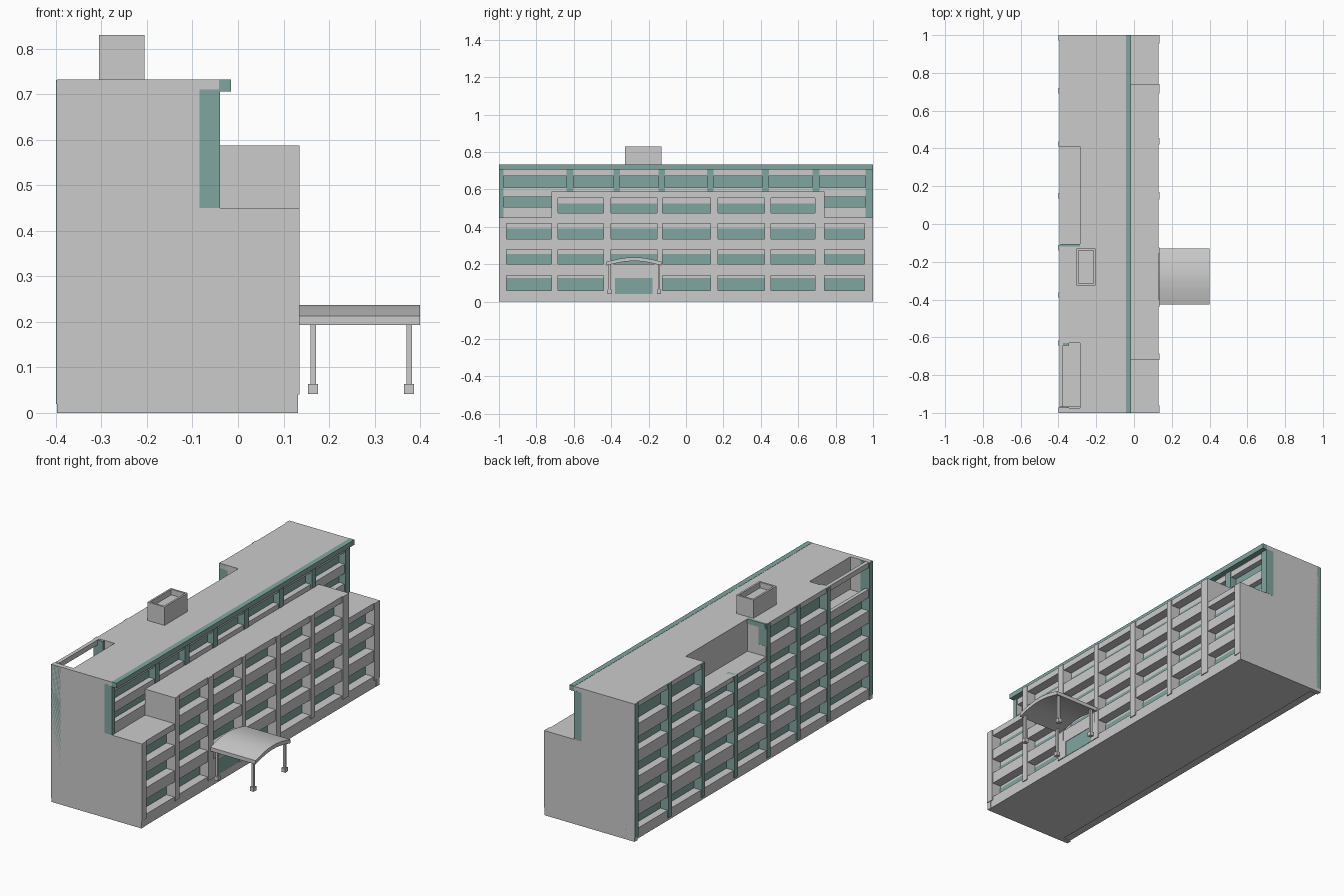
import bpy, bmesh
from math import cos, pi

green = bpy.data.materials.new("green_trim")
green.diffuse_color = (0.22, 0.38, 0.35, 1)


def finish(name, bm, mat=None):
    bmesh.ops.recalc_face_normals(bm, faces=bm.faces)
    me = bpy.data.meshes.new(name)
    bm.to_mesh(me)
    bm.free()
    ob = bpy.data.objects.new(name, me)
    bpy.context.collection.objects.link(ob)
    if mat:
        me.materials.append(mat)
    return ob


def boxes(name, items, mat=None):
    """One object from (x0, x1, y0, y1, z0, z1) boxes."""
    bm = bmesh.new()
    for x0, x1, y0, y1, z0, z1 in items:
        vs = bmesh.ops.create_cube(bm, size=1)["verts"]
        for v in vs:
            v.co = (x1 if v.co.x > 0 else x0, y1 if v.co.y > 0 else y0, z1 if v.co.z > 0 else z0)
    return finish(name, bm, mat)


def prism(name, pts, offset):
    bm = bmesh.new()
    f = bm.faces.new([bm.verts.new(p) for p in pts])
    r = bmesh.ops.extrude_face_region(bm, geom=[f])
    bmesh.ops.translate(bm, vec=offset, verts=[v for v in r["geom"] if isinstance(v, bmesh.types.BMVert)])
    return finish(name, bm)


E = 0.975            # inside of the end walls
MID0, MID1 = -0.72, 0.74   # taller middle of the front wing
N0, N1 = -0.11, 0.41       # roof terrace notch at the back
P0, P1 = -0.97, -0.63      # open roof well at the back

# stepped end walls
for name, y in (("end_wall_front", -1), ("end_wall_back", E)):
    prism(name, [(-0.398, y, 0), (0.132, y, 0), (0.132, y, 0.45), (-0.042, y, 0.45),
                 (-0.042, y, 0.732), (-0.398, y, 0.732)], (0, 1 - E, 0))

# inner mass set back behind both facades
boxes("core", [
    (-0.285, -0.08, -E, E, 0, 0.72),
    (-0.35, -0.285, -E, E, 0, 0.55),
    (-0.35, -0.285, P1, N0, 0.55, 0.72),
    (-0.35, -0.285, N1, E, 0.55, 0.72),
    (-0.08, 0.08, -E, E, 0, 0.44),
    (-0.042, 0.08, MID0, MID1, 0.44, 0.58)])

# roofs, terrace floor and well rim
boxes("roofs", [
    (-0.285, -0.042, -E, E, 0.705, 0.732),
    (-0.395, -0.285, P1, N0, 0.705, 0.732),
    (-0.395, -0.285, N1, E, 0.705, 0.732),
    (-0.395, -0.375, P0, P1, 0.705, 0.732),
    (-0.395, -0.285, N0, N1, 0.545, 0.56),
    (-0.395, -0.285, P0, P1, 0.545, 0.56),
    (-0.042, 0.13, -E, E, 0.42, 0.45),
    (-0.042, 0.13, MID0, MID1, 0.555, 0.588)])

# front wing bands and piers
boxes("front_bands", [(0.07, 0.13, -E, E, a, b) for a, b in
                      ((0, 0.06), (0.14, 0.20), (0.28, 0.335), (0.418, 0.45))]
      + [(0.07, 0.13, MID0, MID1, 0.44, 0.475)])
piers = [(-1, -0.96), (MID0, -0.685), (-0.44, -0.40), (-0.155, -0.125),
         (0.13, 0.17), (0.42, 0.455), (0.69, MID1), (0.955, 1)]
boxes("front_piers", [(0.07, 0.135, a, b, 0.04, 0.45 if abs(a + b) > 1.5 else 0.588) for a, b in piers])
boxes("middle_block_ends", [(-0.042, 0.132, a, b, 0.44, 0.588)
                            for a, b in (piers[1], piers[6])])

# front wing glass
boxes("front_windows", [(0.07, 0.083, -E, E, a, b) for a, b in
                        ((0.06, 0.125), (0.20, 0.255), (0.335, 0.39))]
      + [(0.07, 0.083, MID0 + 0.01, MID1 - 0.01, 0.475, 0.525)], green)

# upper storeys above the front wing
boxes("upper_bands", [(-0.085, -0.046, -E, E, a, b) for a, b in
                      ((0.44, 0.505), (0.56, 0.61), (0.672, 0.71))])
boxes("upper_windows", [(-0.085, -0.077, -E, E, a, b) for a, b in ((0.505, 0.56), (0.61, 0.672))], green)
boxes("upper_piers", [(-0.085, -0.04, y - 0.018, y + 0.018, 0.58, 0.71)
                      for y in (-0.62, -0.37, -0.13, 0.13, 0.425, 0.695)]
      + [(-0.085, -0.04, a, b, 0.45, 0.71) for a, b in ((-1.0005, -0.975), (0.96, 1.0005))], green)
boxes("cornice", [(-0.043, -0.015, -1, 1, 0.706, 0.733)], green)

# back facade
boxes("back_bands", [(-0.395, -0.34, -E, E, a, b) for a, b in
                     ((0.005, 0.06), (0.13, 0.20), (0.27, 0.335), (0.41, 0.475))]
      + [(-0.395, -0.34, P1, N0, 0.545, 0.615), (-0.395, -0.34, N1, E, 0.545, 0.615),
         (-0.395, -0.375, P0, P1, 0.545, 0.59), (-0.395, -0.34, N0, N1, 0.535, 0.56)])
boxes("back_windows", [(-0.353, -0.345, -E, E, a, b) for a, b in
                       ((0.06, 0.13), (0.20, 0.27), (0.335, 0.41), (0.475, 0.545))]
      + [(-0.353, -0.345, a, b, 0.615, 0.705) for a, b in ((P1 + 0.01, N0 - 0.01), (N1 + 0.01, E))], green)
boxes("back_piers", [(-0.4, -0.345, y - 0.014, y + 0.014, 0.02, 0.56 if y == 0.15 else 0.731)
                     for y in (-0.986, -0.63, -0.376, -0.125, 0.15, 0.424, 0.705, 0.986)], green)
boxes("terrace_trim", [(-0.39, -0.285, N0 - 0.01, N0 + 0.003, 0.708, 0.733)], green)

# rooftop plant room with a sunken top
a, b, c, d, t = -0.305, -0.205, -0.325, -0.13, 0.01
boxes("rooftop_box", [(a, b, c, d, 0.72, 0.80), (a, a + t, c, d, 0.79, 0.83), (b - t, b, c, d, 0.79, 0.83),
                      (a + t, b - t, c, c + t, 0.79, 0.83), (a + t, b - t, d - t, d, 0.79, 0.83)])

# entrance
boxes("entrance_frame", [(0.08, 0.134, -0.40, -0.38, 0.04, 0.14), (0.08, 0.134, -0.18, -0.155, 0.04, 0.14),
                         (0.08, 0.134, -0.38, -0.18, 0.125, 0.14)])
boxes("entrance_doors", [(0.08, 0.132, -0.38, -0.285, 0.04, 0.125),
                         (0.08, 0.132, -0.275, -0.18, 0.04, 0.125),
                         (0.08, 0.131, -0.285, -0.275, 0.04, 0.125)], green)

# arched entrance canopy on four posts
n = 16
arc = [(-0.425 + 0.295 * i / n, 0.024 * cos((i / n - 0.5) * pi)) for i in range(n + 1)]
canopy = prism("canopy", [(0.133, y, 0.213 + h) for y, h in arc]
               + [(0.133, y, 0.193 + h) for y, h in reversed(arc)], (0.267, 0, 0))
bpy.context.view_layer.objects.active = canopy
canopy.select_set(True)
bpy.ops.object.shade_smooth_by_angle()
spots = [(x, y) for x in (0.165, 0.376) for y in (-0.41, -0.145)]
boxes("canopy_posts", [(x - 0.006, x + 0.006, y - 0.006, y + 0.006, 0.06, 0.205) for x, y in spots])
boxes("post_footings", [(x - 0.011, x + 0.011, y - 0.011, y + 0.011, 0.042, 0.064) for x, y in spots])
